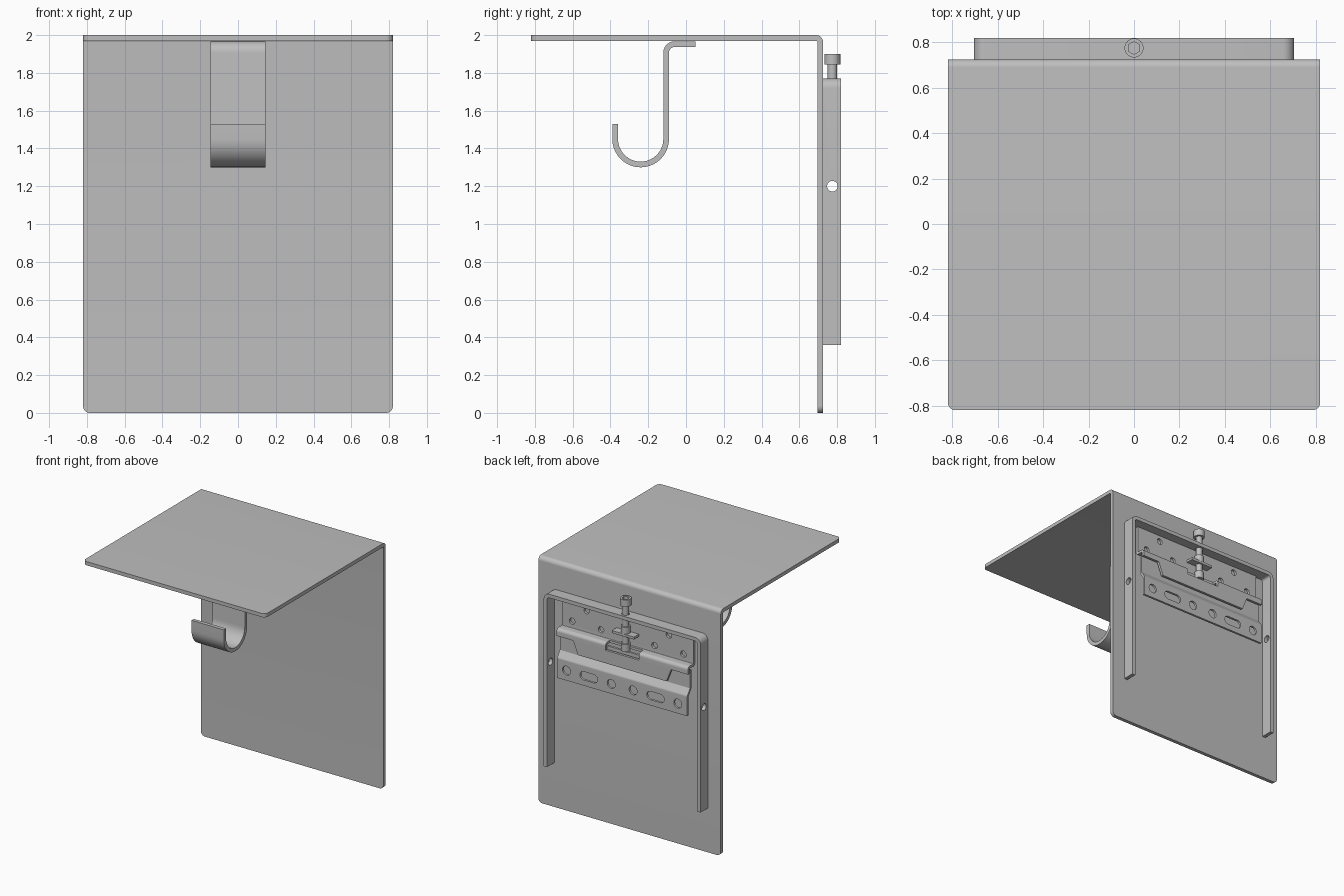
import bpy, bmesh, math
from mathutils import Vector, Matrix

if "Cube" in bpy.data.objects:
    bpy.data.objects.remove(bpy.data.objects["Cube"])

grey = bpy.data.materials.new("plain grey metal")
grey.use_nodes = True
grey.diffuse_color = (0.52, 0.52, 0.52, 1)
grey.node_tree.nodes["Principled BSDF"].inputs["Base Color"].default_value = grey.diffuse_color


def finish(name, bm):
    bmesh.ops.recalc_face_normals(bm, faces=bm.faces)
    mesh = bpy.data.meshes.new(name)
    bm.to_mesh(mesh)
    bm.free()
    mesh.materials.append(grey)
    ob = bpy.data.objects.new(name, mesh)
    bpy.context.collection.objects.link(ob)
    return ob


def activate(ob):
    bpy.ops.object.select_all(action='DESELECT')
    ob.select_set(True)
    bpy.context.view_layer.objects.active = ob


def smooth(ob):
    activate(ob)
    bpy.ops.object.shade_smooth_by_angle(angle=math.radians(30))


def cut(ob, cutter):
    mod = ob.modifiers.new("cut", 'BOOLEAN')
    mod.operation = 'DIFFERENCE'
    mod.solver = 'EXACT'
    mod.object = cutter
    activate(ob)
    bpy.ops.object.modifier_apply(modifier=mod.name)
    bpy.data.objects.remove(cutter)


def prism(name, outline, w0, w1, axis):
    """Extrude an outline along x (outline in y, z) or along y (outline in x, z)."""
    bm = bmesh.new()
    place = (lambda p, w: (w, p[0], p[1])) if axis == 'X' else (lambda p, w: (p[0], w, p[1]))
    face = bm.faces.new([bm.verts.new(place(p, w0)) for p in outline])
    new = bmesh.ops.extrude_face_region(bm, geom=[face])["geom"]
    shift = Vector(place((0, 0), w1 - w0))
    bmesh.ops.translate(bm, verts=[v for v in new if isinstance(v, bmesh.types.BMVert)], vec=shift)
    # Extruding one loose face keeps it as the first cap
    if not face.is_valid:
        bm.faces.new([v for v in bm.verts][:len(outline)])
    return finish(name, bm)


def box(name, lo, hi):
    outline = [(lo[0], lo[2]), (hi[0], lo[2]), (hi[0], hi[2]), (lo[0], hi[2])]
    return prism(name, outline, lo[1], hi[1], 'Y')


def cylinder(name, centre, radius, length, axis='Z', sides=32):
    bm = bmesh.new()
    turn = {'Z': Matrix(), 'Y': Matrix.Rotation(math.pi / 2, 4, 'X'),
            'X': Matrix.Rotation(math.pi / 2, 4, 'Y')}[axis]
    bmesh.ops.create_cone(bm, cap_ends=True, segments=sides, radius1=radius, radius2=radius,
                          depth=length, matrix=Matrix.Translation(centre) @ turn)
    return finish(name, bm)


def rounded(path, steps=10):
    """Replace each corner (a, b, radius) of a path with an arc."""
    out = []
    for i, (a, b, r) in enumerate(path):
        p = Vector((a, b))
        if r == 0:
            out.append(p)
            continue
        u = (Vector(path[i - 1][:2]) - p).normalized()
        v = (Vector(path[i + 1][:2]) - p).normalized()
        half = u.angle(v) / 2
        centre = p + (u + v).normalized() * (r / math.sin(half))
        start = p + u * (r / math.tan(half)) - centre
        end = p + v * (r / math.tan(half)) - centre
        turn = math.pi - 2 * half
        for k in range(steps + 1):
            t = k / steps
            q = centre + (start * math.sin((1 - t) * turn) + end * math.sin(t * turn)) / math.sin(turn)
            if not out or (q - out[-1]).length > 1e-4:
                out.append(q)
    return out


def bent_sheet(name, path, thick, w0, w1, axis):
    """Sheet metal of constant thickness following a path."""
    pts = rounded(path)
    left, right = [], []
    for i, p in enumerate(pts):
        d1 = (p - pts[max(i - 1, 0)]).normalized()
        d2 = (pts[min(i + 1, len(pts) - 1)] - p).normalized()
        t = (d1 + d2).normalized()
        along = d2 if d2.length else d1
        off = Vector((-t.y, t.x)) * (thick / 2 / t.dot(along))
        left.append(p + off)
        right.append(p - off)
    ob = prism(name, left + right[::-1], w0, w1, axis)
    smooth(ob)
    return ob


# Folded main plate with rounded free corners
main = bent_sheet("main_plate", [(-0.82, 1.985, 0), (0.71, 1.985, 0.02), (0.71, 0, 0)],
                  0.03, -0.82, 0.82, 'X')
bm = bmesh.new()
bm.from_mesh(main.data)
corners = []
for e in bm.edges:
    mid = (e.verts[0].co + e.verts[1].co) / 2
    if abs(mid.x) > 0.81 and e.calc_length() < 0.04 and (mid.z < 0.001 or mid.y < -0.819):
        corners.append(e)
bmesh.ops.bevel(bm, geom=corners, offset=0.035, segments=6, affect='EDGES', profile=0.5)
bm.to_mesh(main.data)
bm.free()
smooth(main)

# Hook under the shelf
bent_sheet("hook", [(0.05, 1.952, 0), (-0.105, 1.952, 0.045), (-0.105, 1.315, 0.135),
                    (-0.375, 1.315, 0.135), (-0.375, 1.53, 0)], 0.03, -0.145, 0.145, 'X')

# Spacer frame on the back, with cross holes and a bolt hole
frame = bent_sheet("back_frame", [(-0.69, 0.36, 0), (-0.69, 1.755, 0.035),
                                  (0.69, 1.755, 0.035), (0.69, 0.36, 0)], 0.03, 0.725, 0.82, 'Y')
for side in (-1, 1):
    cut(frame, cylinder("hole", (side * 0.69, 0.775, 1.2), 0.028, 0.2, 'X'))
cut(frame, cylinder("hole", (0, 0.775, 1.755), 0.03, 0.2))

# Hanging bracket: flat plate, ledge and drooping flange
hanger = bent_sheet("hanging_bracket", [(0.738, 1.735, 0), (0.738, 1.5, 0.015),
                                        (0.81, 1.5, 0.018), (0.81, 1.345, 0)],
                    0.02, -0.59, 0.59, 'X')
for s in (-1, 1):
    cut(hanger, prism("corner", [(s * 0.44, 1.45), (s * 0.7, 1.45), (s * 0.7, 1.3), (s * 0.38, 1.3)],
                      0.77, 0.9, 'Y'))
    for x, z in ((0.5, 1.565), (0.24, 1.565), (0.37, 1.685)):
        cut(hanger, cylinder("hole", (s * x, 0.74, z), 0.025, 0.06, 'Y', 20))
cut(hanger, box("notch", (-0.15, 0.765, 1.45), (0.15, 0.9, 1.6)))

# Wall rail with round holes and slots
rail = bent_sheet("wall_rail", [(0.811, 1.11, 0), (0.811, 1.27, 0.015), (0.775, 1.32, 0.015),
                                (0.775, 1.47, 0)], 0.018, -0.585, 0.585, 'X')
for s in (-1, 1):
    for x in (0.5, 0.098):
        cut(rail, cylinder("hole", (s * x, 0.81, 1.19), 0.036, 0.1, 'Y', 24))
    arc = [(s * 0.3 + (0.045 if math.cos(a) > 0 else -0.045) + 0.034 * math.cos(a),
            1.19 + 0.034 * math.sin(a)) for a in [math.tau * (k + 0.5) / 24 for k in range(24)]]
    cut(rail, prism("slot", arc, 0.76, 0.86, 'Y'))

# Threaded tab holding the bolt
box("bolt_tab", (-0.1, 0.745, 1.6), (0.1, 0.81, 1.62))

# Socket head bolt with collars
head = cylinder("bolt_head", (0, 0.775, 1.872), 0.042, 0.056)
cut(head, cylinder("socket", (0, 0.775, 1.9), 0.028, 0.06, 'Z', 6))
smooth(head)
smooth(cylinder("bolt_shank", (0, 0.775, 1.66), 0.025, 0.37))
for z in (1.645, 1.505):
    smooth(cylinder("bolt_collar", (0, 0.775, z), 0.036, 0.06))
